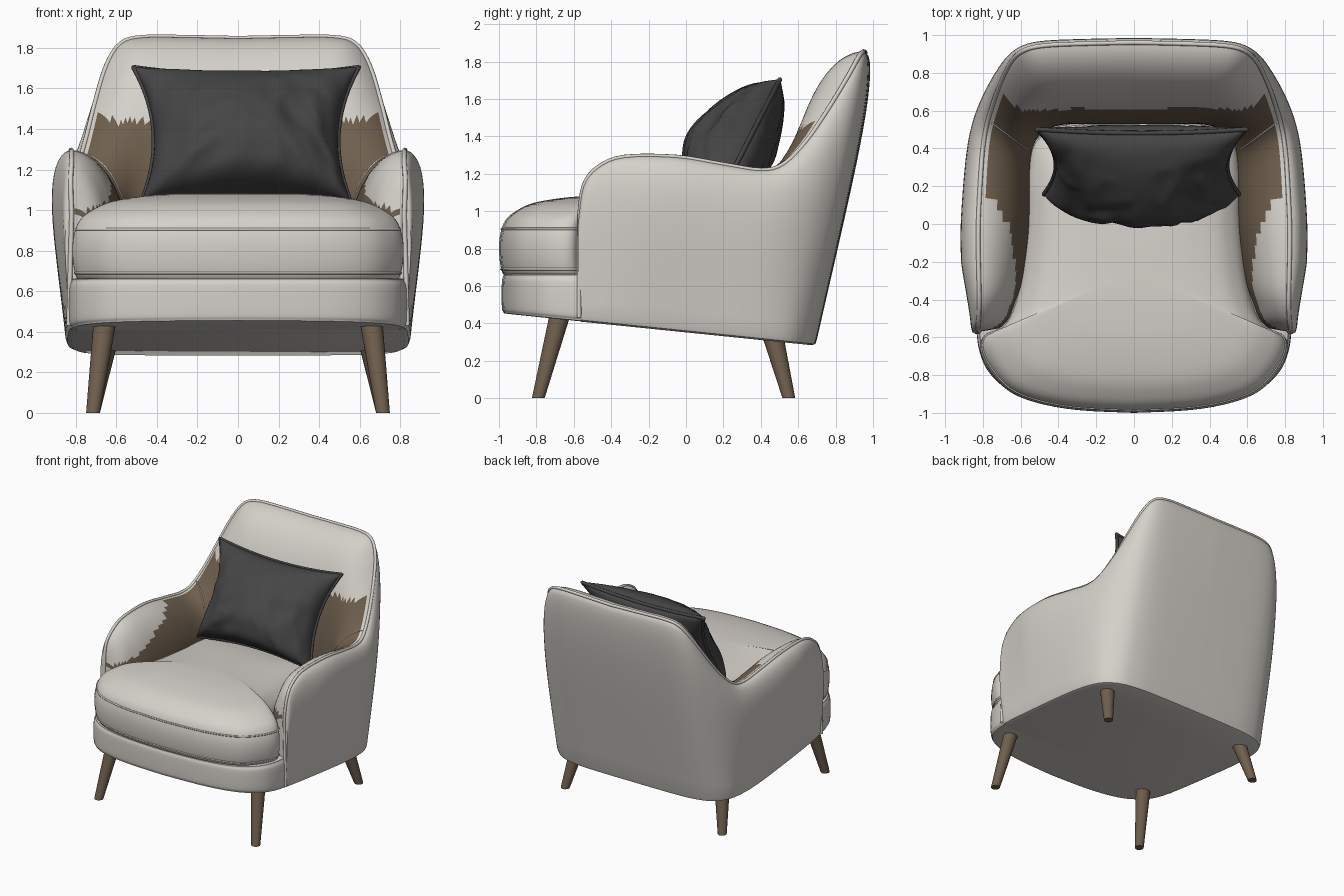
import bpy, bmesh, math
from mathutils import Vector, noise

if "Cube" in bpy.data.objects:
    bpy.data.objects.remove(bpy.data.objects["Cube"])


def make_material(name, rgb):
    mat = bpy.data.materials.new(name)
    mat.use_nodes = True
    mat.diffuse_color = (*rgb, 1)
    mat.node_tree.nodes["Principled BSDF"].inputs["Base Color"].default_value = (*rgb, 1)
    return mat


cream = make_material("cream fabric", (0.66, 0.63, 0.585))
charcoal = make_material("charcoal fabric", (0.06, 0.06, 0.062))
brown = make_material("brown wood", (0.16, 0.115, 0.075))


def smooth_path(keys, steps=4):
    """Catmull-Rom interpolation through tuples of any length."""
    pts = [keys[0]] + list(keys) + [keys[-1]]
    out = []
    for a, b, c, d in zip(pts, pts[1:], pts[2:], pts[3:]):
        for s in range(steps):
            t = s / steps
            out.append(tuple(
                q + 0.5 * t * (r - p + t * (2 * p - 5 * q + 4 * r - w + t * (3 * (q - r) + w - p)))
                for p, q, r, w in zip(a, b, c, d)))
    return out + [tuple(keys[-1])]


def finish(name, bm, mats, angle=40):
    bmesh.ops.recalc_face_normals(bm, faces=bm.faces)
    mesh = bpy.data.meshes.new(name)
    bm.to_mesh(mesh)
    bm.free()
    ob = bpy.data.objects.new(name, mesh)
    bpy.context.collection.objects.link(ob)
    for m in mats:
        mesh.materials.append(m)
    bpy.ops.object.select_all(action='DESELECT')
    ob.select_set(True)
    bpy.context.view_layer.objects.active = ob
    bpy.ops.object.shade_smooth_by_angle(angle=math.radians(angle))
    return ob


def skin(bm, rings, closed):
    """Quads between neighbouring rows of points; returns the vertex rows."""
    rows = [[bm.verts.new(p) for p in ring] for ring in rings]
    for a, b in zip(rows, rows[1:]):
        n = len(a)
        for i in range(n if closed else n - 1):
            j = (i + 1) % n
            bm.faces.new((a[i], a[j], b[j], b[i]))
    return rows


def stacked_solid(name, rings, mat, angle=40):
    bm = bmesh.new()
    rows = skin(bm, rings, True)
    bm.faces.new(rows[0])
    bm.faces.new(rows[-1])
    return finish(name, bm, [mat], angle)


def piping(name, points, radius, mat, cyclic=False):
    cu = bpy.data.curves.new(name, 'CURVE')
    cu.dimensions = '3D'
    cu.bevel_depth = radius
    cu.bevel_resolution = 2
    sp = cu.splines.new('POLY')
    sp.points.add(len(points) - 1)
    for p, co in zip(sp.points, points):
        p.co = (*co, 1)
    sp.use_cyclic_u = cyclic
    cu.materials.append(mat)
    ob = bpy.data.objects.new(name, cu)
    bpy.context.collection.objects.link(ob)


def mirrored_outline(keys):
    half = smooth_path(keys)
    return half + [(-x, y) for x, y in half[-2:0:-1]]


def underside(y):
    return 0.352 - 0.102 * y


# Shell: wrap-around arms and back. Keys: foot x y, rim x y z, inner wall x y
shell_keys = [
    (0.83, -0.57, 0.82, -0.57, 0.98, 0.70, -0.55),
    (0.835, -0.54, 0.825, -0.545, 1.14, 0.66, -0.5),
    (0.84, -0.47, 0.82, -0.47, 1.235, 0.63, -0.42),
    (0.845, -0.33, 0.82, -0.33, 1.29, 0.59, -0.3),
    (0.85, -0.05, 0.825, -0.05, 1.29, 0.555, -0.05),
    (0.85, 0.2, 0.815, 0.2, 1.25, 0.55, 0.15),
    (0.84, 0.36, 0.80, 0.4, 1.22, 0.55, 0.28),
    (0.82, 0.47, 0.78, 0.52, 1.25, 0.545, 0.36),
    (0.79, 0.55, 0.745, 0.64, 1.37, 0.53, 0.42),
    (0.74, 0.61, 0.705, 0.75, 1.53, 0.5, 0.47),
    (0.67, 0.655, 0.65, 0.86, 1.71, 0.45, 0.505),
    (0.58, 0.68, 0.58, 0.92, 1.82, 0.38, 0.525),
    (0.45, 0.695, 0.47, 0.945, 1.852, 0.3, 0.53),
    (0.22, 0.70, 0.25, 0.955, 1.852, 0.16, 0.53),
    (0, 0.70, 0, 0.96, 1.847, 0, 0.53)]
half = smooth_path(shell_keys)
full = half + [(-k[0], k[1], -k[2], k[3], k[4], -k[5], k[6]) for k in half[-2::-1]]

OUTER, INNER = 18, 26
sections = []
for i, (bx, by, rx, ry, rz, ix, iy) in enumerate(full):
    prev, nxt = full[max(i - 1, 0)], full[min(i + 1, len(full) - 1)]
    out = Vector((nxt[1] - prev[1], prev[0] - nxt[0], 0)).normalized()
    bulge = min(0.05 + 0.25 * (ry + 0.57), 0.14) - 0.05 * max(0, ry)
    foot = Vector((bx, by, underside(by) + 0.035))
    rim, inner = Vector((rx, ry, rz)), Vector((ix, iy, 0.85))
    low = foot - out * 0.03
    low.z = underside(low.y)
    row = [low, foot - out * 0.009 - Vector((0, 0, 0.026))]
    for s in range(OUTER):
        t = 1 - (1 - s / OUTER) ** 1.6
        row.append(foot.lerp(rim, t) + out * bulge * t * math.sqrt(1 - t ** 4))
    for s in range(INNER + 1):
        a = s / INNER * math.pi / 2
        p = rim.lerp(inner, math.sin(a))
        p.z = inner.z + (rim.z - inner.z) * math.cos(a)
        row.append(p)
    row.append(Vector((ix, iy, underside(iy) + 0.03)))
    sections.append(row)

bm = bmesh.new()
rows = skin(bm, sections, False)
for r in (rows[0], rows[-1]):
    bm.faces.new(r)
bm.faces.new([r[0] for r in rows])
# Brown lining low on the inner wall, rising towards the back
inner_verts = {v for r in rows for v in r[OUTER + 4:]}
for f in bm.faces:
    c = f.calc_center_median()
    edge = 1.21 + 0.38 * c.y + 0.02 * noise.noise(c * 9)
    if len(f.verts) == 4 and all(v in inner_verts for v in f.verts) and c.z < edge:
        f.material_index = 1
finish("shell", bm, [cream, brown])

rim_line = [(k[2], k[3], k[4]) for k in full]
start = (0.835, -0.572, 0.43)
end = (-start[0], *start[1:])
piping("rim_piping", [start] + rim_line + [end], 0.012, cream)
# Seams where the arms meet the back
for side, idx in (("left", 29), ("right", len(full) - 30)):
    piping(side + "_arm_seam", sections[idx][OUTER + 2:-8], 0.004, cream)

# Seat cushion: T-shaped plan, domed top
cushion_plan = mirrored_outline([
    (0, -1.0), (0.3, -0.985), (0.52, -0.945), (0.67, -0.88), (0.77, -0.77),
    (0.815, -0.67), (0.8, -0.6), (0.72, -0.56), (0.66, -0.48), (0.61, -0.3),
    (0.58, 0), (0.57, 0.3), (0.5, 0.48), (0.25, 0.54), (0, 0.54)])


def cushion_ring(f, z):
    ring = []
    for x, y in cushion_plan:
        py = -0.25 + (y + 0.25) * f
        ring.append((x * f, py, z - 0.05 * max(0, py + 0.4)))
    return ring


cushion_profile = smooth_path([
    (0.7, 0.64), (0.9, 0.64), (0.965, 0.66), (0.99, 0.71), (1, 0.8), (0.99, 0.88),
    (0.955, 0.95), (0.88, 1.0), (0.75, 1.045), (0.5, 1.075), (0.25, 1.083), (0.02, 1.085)])
stacked_solid("seat_cushion", [cushion_ring(f, z) for f, z in cushion_profile], cream)
piping("cushion_upper_seam", cushion_ring(0.98, 0.905), 0.007, cream, True)
piping("cushion_lower_seam", cushion_ring(0.982, 0.69), 0.007, cream, True)

# Front rail below the cushion
rail_plan = mirrored_outline([
    (0, -0.985), (0.3, -0.97), (0.52, -0.935), (0.67, -0.875), (0.77, -0.78),
    (0.815, -0.68), (0.832, -0.57), (0.83, -0.46), (0.78, -0.4), (0.4, -0.4), (0, -0.4)])
rail_profile = smooth_path([(0.6, 0.01), (0.94, 0.01), (0.985, 0.05), (1, 0.2),
                            (1, 0.75), (0.985, 0.93), (0.94, 1), (0.6, 1)])
rail = []
for f, h in rail_profile:
    ring = []
    for x, y in rail_plan:
        py = -0.5 + (y + 0.5) * f
        base = underside(py)
        ring.append((x * f, py, base + h * (0.665 - base)))
    rail.append(ring)
stacked_solid("front_rail", rail, cream)

# Splayed tapered legs
for depth, top_y, foot_y, top_z in (("front", -0.67, -0.79, 0.46), ("rear", 0.465, 0.55, 0.33)):
    for side, sx in (("left", 1), ("right", -1)):
        rings = []
        for x, y, z, r in ((0.715, foot_y, 0, 0.034), (0.655, top_y, top_z, 0.057)):
            angles = [k * math.tau / 24 for k in range(24)]
            rings.append([(sx * x + r * math.cos(a), y + r * math.sin(a), z) for a in angles])
        stacked_solid(f"{depth}_{side}_leg", rings, brown)

# Leaning throw pillow with pinched edges and creases
UP, FRONT = Vector((0, 0.458, 0.889)), Vector((0, -0.889, 0.458))
CENTRE = Vector((0.04, 0.33, 1.37))


def pillow_point(u, v, thick):
    x = u * (0.555 - 0.085 * (1 - v * v)) * (0.965 + 0.035 * v)
    h = v * (0.375 - 0.045 * (1 - u * u))
    mask = max(0, 1 - u * u) ** 0.45 * max(0, 1 - v * v) ** 0.35
    crease = abs(noise.noise(Vector((u * 4, v * 2.5 + u * u * 2, thick * 9))))
    puff = thick * mask * (1 - 0.35 * v) * (1 - 0.22 * crease * (0.3 + abs(u)))
    return CENTRE + Vector((x, 0, 0)) + UP * h + FRONT * puff


N = 48
grid = [math.sin((2 * i / N - 1) * math.pi / 2) for i in range(N + 1)]
bm = bmesh.new()
for thick in (0.29, -0.17):
    skin(bm, [[pillow_point(u, v, thick) for u in grid] for v in grid], False)
bmesh.ops.remove_doubles(bm, verts=bm.verts, dist=0.0002)
finish("pillow", bm, [charcoal], 60)
border = ([(u, -1) for u in grid[:-1]] + [(1, v) for v in grid[:-1]]
          + [(u, 1) for u in grid[:0:-1]] + [(-1, v) for v in grid[:0:-1]])
piping("pillow_piping", [pillow_point(u, v, 0) for u, v in border], 0.013, charcoal, True)
